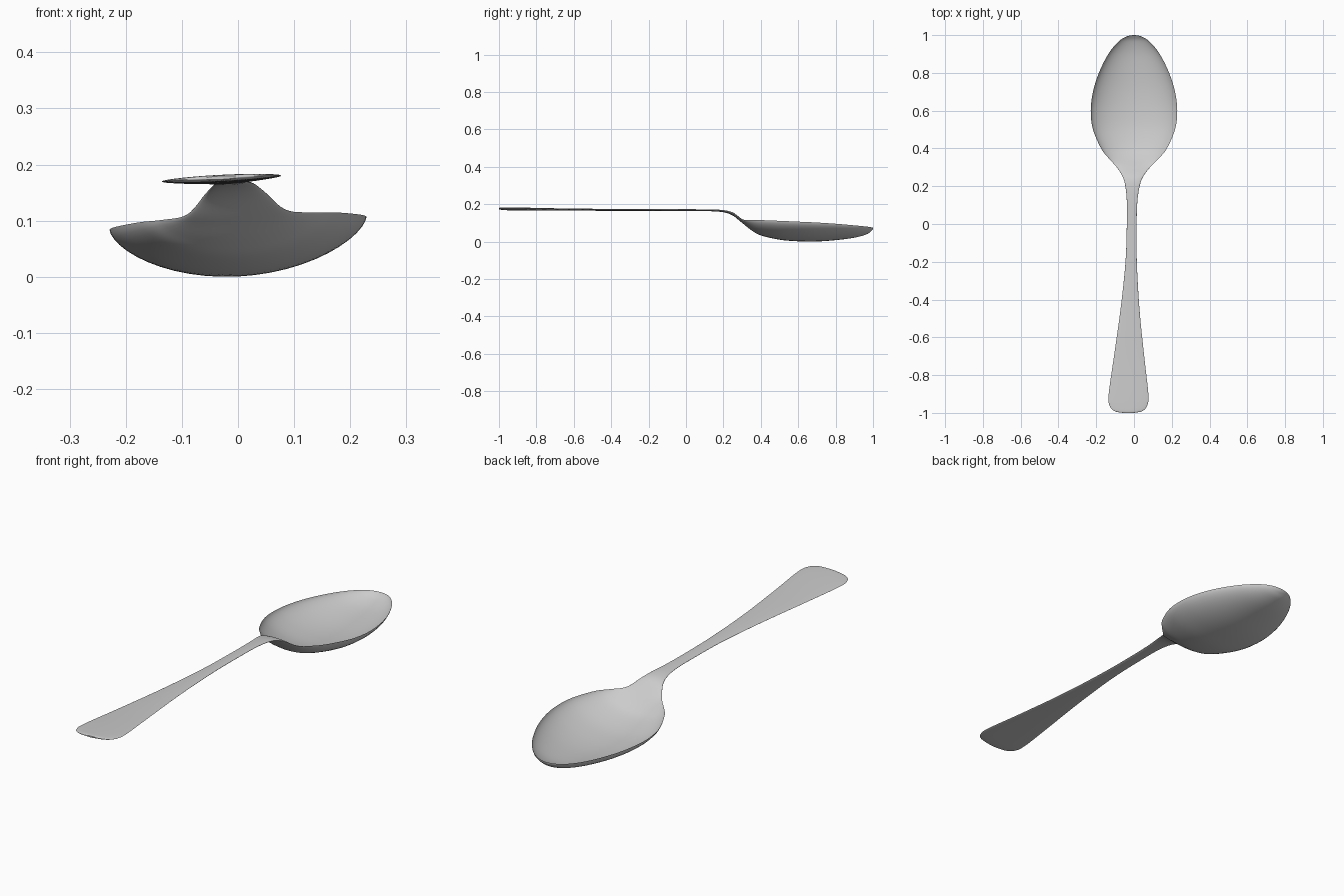
import bpy, bmesh, math

# Stations along the spoon: y, centre x, half width, edge z, dish depth, thickness
STATIONS = [
    (-1.000, -.030, .030, .180, .000, .006),
    (-0.990, -.030, .075, .180, .000, .010),
    (-0.960, -.030, .100, .179, .000, .012),
    (-0.900, -.029, .105, .178, .000, .012),
    (-0.700, -.026, .080, .175, .000, .010),
    (-0.450, -.021, .050, .173, .000, .009),
    (-0.200, -.015, .030, .172, .000, .009),
    (0.000, -.012, .026, .171, .000, .009),
    (0.120, -.010, .028, .170, .000, .009),
    (0.200, -.008, .038, .165, .000, .011),
    (0.250, -.006, .054, .150, .000, .016),
    (0.300, -.003, .088, .117, .006, .017),
    (0.350, -.001, .135, .110, .040, .015),
    (0.400, .000, .174, .108, .066, .013),
    (0.500, .000, .217, .102, .084, .011),
    (0.600, .000, .229, .097, .088, .010),
    (0.700, .000, .217, .093, .085, .010),
    (0.800, .000, .186, .088, .073, .010),
    (0.900, .000, .136, .082, .054, .010),
    (0.965, .000, .083, .078, .032, .010),
    (0.992, .000, .041, .076, .013, .008),
    (1.000, .000, .006, .075, .002, .004),
]
TILT = 0.05      # sideways lean of the whole spoon
HALF = 24        # points across each face
STEPS = 6        # rings between stations


def spline(a, b, c, d, t):
    return [0.5 * (2 * q + (r - p) * t + (2 * p - 5 * q + 4 * r - s) * t * t
                   + (3 * q - p - 3 * r + s) * t ** 3)
            for p, q, r, s in zip(a, b, c, d)]


def ring(y, cx, w, z, depth, thick):
    # dished lens section: over the top face, then back along the underside
    pts = []
    for i in range(2 * HALF):
        ang = math.pi * i / HALF
        u, s = math.cos(ang), math.sin(ang)
        x = cx + w * u
        dish = max(depth, 0) * abs(s) ** 1.3
        pts.append((x, y, z + TILT * x - dish + 0.5 * thick * s))
    return pts


# Smoothly interpolated sections
sections = []
last = len(STATIONS) - 1
for k in range(last):
    quad = [STATIONS[min(max(k + o, 0), last)] for o in (-1, 0, 1, 2)]
    sections += [spline(*quad, j / STEPS) for j in range(STEPS)]
sections.append(STATIONS[-1])

# Spoon: one continuous loft of handle, neck and bowl
bm = bmesh.new()
rings = [[bm.verts.new(p) for p in ring(*s)] for s in sections]
n = 2 * HALF
for a, b in zip(rings, rings[1:]):
    for i in range(n):
        j = (i + 1) % n
        bm.faces.new((a[i], a[j], b[j], b[i]))
bm.faces.new(rings[0])
bm.faces.new(rings[-1])
bmesh.ops.recalc_face_normals(bm, faces=bm.faces)

# Rest the bowl on the ground
low = min(v.co.z for v in bm.verts)
bmesh.ops.translate(bm, verts=bm.verts, vec=(0, 0, -low))
mesh = bpy.data.meshes.new("spoon")
bm.to_mesh(mesh)
bm.free()
spoon = bpy.data.objects.new("spoon", mesh)
bpy.context.collection.objects.link(spoon)
bpy.context.view_layer.objects.active = spoon
spoon.select_set(True)
bpy.ops.object.shade_smooth_by_angle(angle=math.radians(50))
